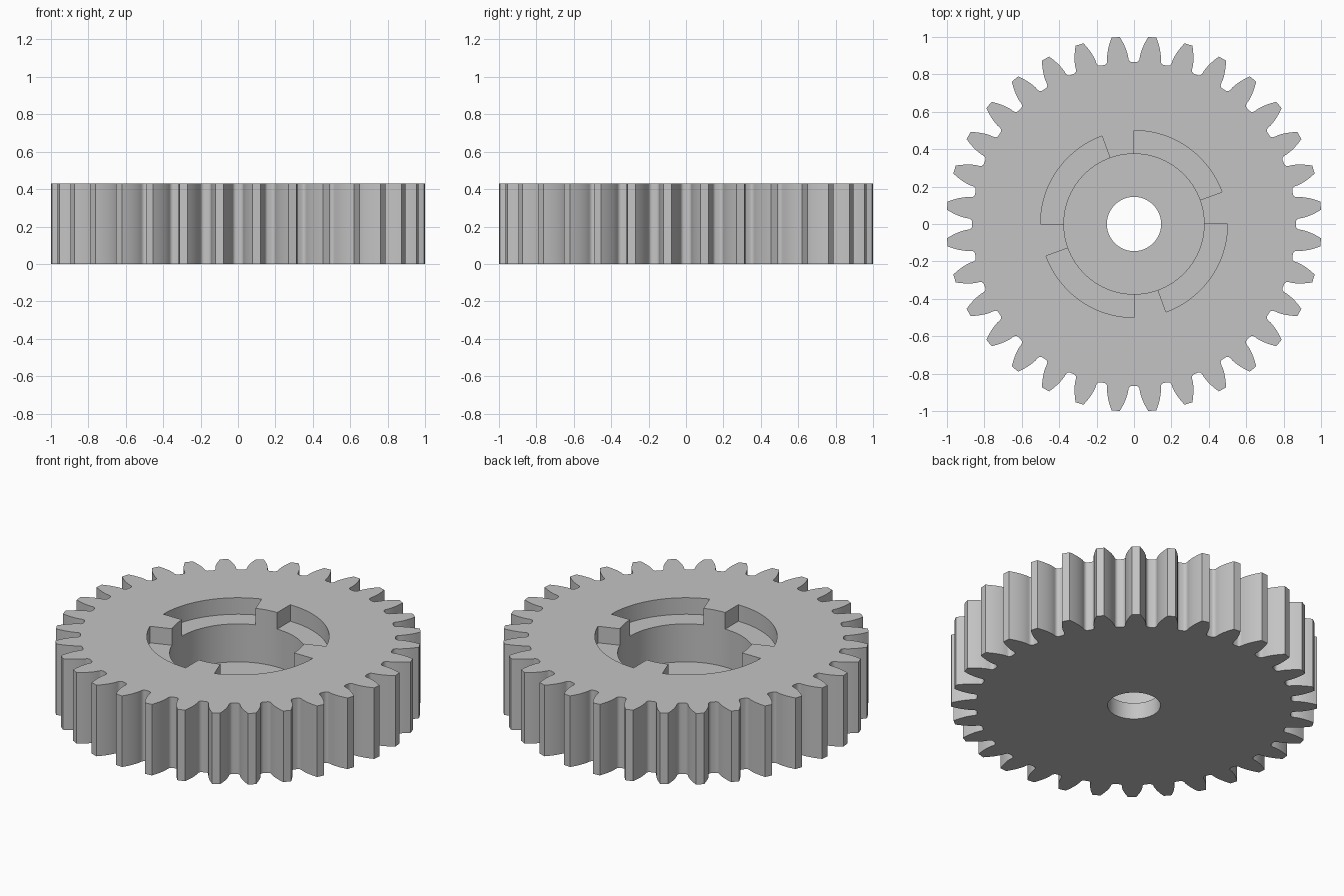
import bpy
import bmesh
from math import acos, cos, pi, radians, sin, tan

cube = bpy.data.objects.get("Cube")
if cube:
    bpy.data.objects.remove(cube, do_unlink=True)

# Main dimensions
TEETH = 32
HEIGHT = 0.43
TIP_R = 1.003
ROOT_R = 0.865
MODULE = TIP_R / (TEETH / 2 + 1)
PRESSURE = radians(20)
BASE_R = MODULE * TEETH / 2 * cos(PRESSURE)
BORE_R, POCKET_R, SLOT_R = 0.145, 0.375, 0.5
POCKET_FLOOR, SLOT_FLOOR = 0.10, 0.33


def involute(angle):
    return tan(angle) - angle


def polar(r, a):
    return r * cos(a), r * sin(a)


def prism(name, outline, z0, z1):
    """Extrude a closed 2D outline between two heights."""
    bm = bmesh.new()
    face = bm.faces.new([bm.verts.new((x, y, z0)) for x, y in outline])
    top = bmesh.ops.extrude_face_region(bm, geom=[face])["geom"]
    for v in top:
        if isinstance(v, bmesh.types.BMVert):
            v.co.z = z1
    bmesh.ops.recalc_face_normals(bm, faces=bm.faces)
    mesh = bpy.data.meshes.new(name)
    bm.to_mesh(mesh)
    bm.free()
    obj = bpy.data.objects.new(name, mesh)
    bpy.context.collection.objects.link(obj)
    return obj


def circle(r, n=96):
    return [polar(r, 2 * pi * i / n) for i in range(n)]


def half_tooth():
    """(radius, angle from tooth centre) from root to tip."""
    base_half = pi / (2 * TEETH) + involute(PRESSURE)
    pts = []
    for i in range(5, 0, -1):          # root fillet
        t = pi / 2 * i / 5
        pts.append((BASE_R - (BASE_R - ROOT_R) * sin(t),
                    base_half + 0.022 * (1 - cos(t))))
    for i in range(9):                 # involute flank
        r = BASE_R + (TIP_R - BASE_R) * i / 8
        pts.append((r, base_half - involute(acos(min(1, BASE_R / r)))))
    return pts


# Toothed body
flank = half_tooth()
outline = []
for k in range(TEETH):
    centre = (k + 0.5) * 2 * pi / TEETH
    outline += [polar(r, centre - a) for r, a in flank]
    outline += [polar(r, centre + a) for r, a in reversed(flank)]
gear = prism("gear_body", outline, 0, HEIGHT)

# Bore, pocket and four locking slots
cutters = [
    prism("bore_cutter", circle(BORE_R), -0.1, HEIGHT + 0.1),
    prism("pocket_cutter", circle(POCKET_R), POCKET_FLOOR, HEIGHT + 0.2),
]
STEPS = 24
for k in range(4):
    angles = [radians(90 * k + 20 + 70 * i / STEPS) for i in range(STEPS + 1)]
    sector = [polar(SLOT_R, a) for a in angles]
    sector += [polar(POCKET_R - 0.05, a) for a in reversed(angles)]
    cutters.append(prism("slot_cutter", sector, SLOT_FLOOR, HEIGHT + 0.3))

for cutter in cutters:
    cutter.hide_render = True
    mod = gear.modifiers.new(cutter.name, 'BOOLEAN')
    mod.operation = 'DIFFERENCE'
    mod.solver = 'EXACT'
    mod.object = cutter

# Bake the cuts and drop the cutters
depsgraph = bpy.context.evaluated_depsgraph_get()
cut_mesh = bpy.data.meshes.new_from_object(gear.evaluated_get(depsgraph))
gear.modifiers.clear()
gear.data = cut_mesh
cut_mesh.name = "gear_body"
for cutter in cutters:
    bpy.data.objects.remove(cutter, do_unlink=True)

# Grey material
COLOUR = (0.55, 0.55, 0.55, 1)
grey = bpy.data.materials.new("grey")
grey.use_nodes = True
grey.diffuse_color = COLOUR
grey.node_tree.nodes["Principled BSDF"].inputs["Base Color"].default_value = COLOUR
gear.data.materials.clear()
gear.data.materials.append(grey)

# Smooth curved walls, keep edges sharp
bpy.ops.object.select_all(action='DESELECT')
gear.select_set(True)
bpy.context.view_layer.objects.active = gear
bpy.ops.object.shade_smooth_by_angle(angle=radians(30))
